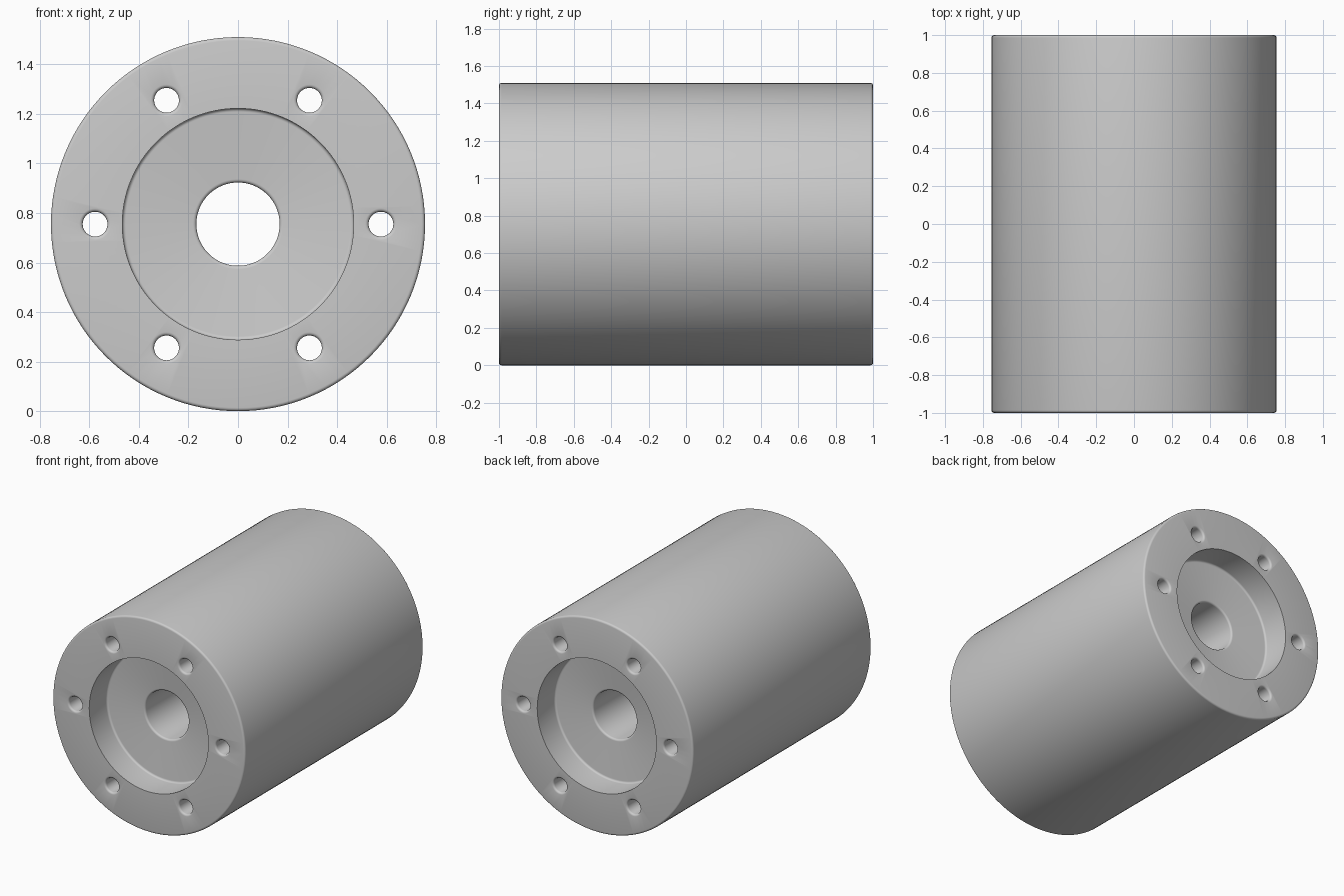
import bpy, bmesh, math
from mathutils import Matrix, Vector

cube = bpy.data.objects.get("Cube")
if cube:
    bpy.data.objects.remove(cube)

RADIUS, HALF, BORE = 0.755, 1.0, 0.168
RECESS, DEPTH = 0.467, 0.2
HOLE, HOLE_CIRCLE = 0.05, 0.577
ROUND = 0.014
FLOOR = HALF - DEPTH

grey = bpy.data.materials.new("plain_grey")
grey.use_nodes = True
grey.diffuse_color = (0.6, 0.6, 0.6, 1)
grey.node_tree.nodes["Principled BSDF"].inputs["Base Color"].default_value = grey.diffuse_color


def arc(r, y, start, end, steps=4):
    """Small rounding around the centre (r, y), angles in degrees."""
    angles = [math.radians(start + (end - start) * i / steps) for i in range(steps + 1)]
    return [(r + ROUND * math.cos(a), y + ROUND * math.sin(a)) for a in angles]


def lathe(name, half_profile, segments, closed):
    """Turn a profile of (radius, y), mirrored front to back, about the y axis."""
    profile = half_profile + [(r, -y) for r, y in reversed(half_profile)]
    bm = bmesh.new()
    rings = []
    for r, y in profile:
        rings.append([bm.verts.new((r * math.cos(t), y, r * math.sin(t)))
                      for t in (math.tau * i / segments for i in range(segments))])
    pairs = list(zip(rings, rings[1:]))
    if closed:
        pairs.append((rings[-1], rings[0]))
    else:
        bm.faces.new(rings[0])
        bm.faces.new(rings[-1])
    for a, b in pairs:
        for i in range(segments):
            j = (i + 1) % segments
            bm.faces.new((a[i], a[j], b[j], b[i]))
    bmesh.ops.recalc_face_normals(bm, faces=bm.faces)
    mesh = bpy.data.meshes.new(name)
    bm.to_mesh(mesh)
    bm.free()
    mesh.materials.append(grey)
    obj = bpy.data.objects.new(name, mesh)
    bpy.context.collection.objects.link(obj)
    return obj


# Body: rounded bore edge, rounded recess corner, sharp mouth, rounded outer rim
body_profile = (arc(BORE + ROUND, FLOOR - ROUND, 180, 90)
                + arc(RECESS - ROUND, FLOOR + ROUND, -90, 0)
                + [(RECESS, HALF)]
                + arc(RADIUS - ROUND, HALF - ROUND, 90, 0))
body = lathe("cylinder_body", body_profile, 128, True)
body.location.z = RADIUS

# Bolt holes: six drills with flared ends
drill_profile = [(HOLE + ROUND, HALF + 0.05)] + arc(HOLE + ROUND, HALF - ROUND, 90, 180)
drills = lathe("bolt_hole_cutter", drill_profile, 40, False)
bm = bmesh.new()
for i in range(6):
    a = math.tau * i / 6
    start = len(bm.verts)
    bm.from_mesh(drills.data)
    bm.verts.ensure_lookup_table()
    offset = Vector((math.cos(a), 0, math.sin(a))) * HOLE_CIRCLE
    bmesh.ops.translate(bm, verts=bm.verts[start:], vec=offset)
bm.to_mesh(drills.data)
bm.free()
drills.location.z = RADIUS
drills.hide_render = True
drills.hide_viewport = True

cut = body.modifiers.new("bolt_holes", "BOOLEAN")
cut.operation = "DIFFERENCE"
cut.solver = "EXACT"
cut.object = drills

# Bake the cut, then smooth with sharp edges kept
bpy.context.view_layer.update()
graph = bpy.context.evaluated_depsgraph_get()
body.data = bpy.data.meshes.new_from_object(body.evaluated_get(graph))
body.modifiers.clear()
bpy.data.objects.remove(drills)
bpy.ops.object.select_all(action="DESELECT")
body.select_set(True)
bpy.context.view_layer.objects.active = body
bpy.ops.object.shade_smooth_by_angle(angle=math.radians(35))
